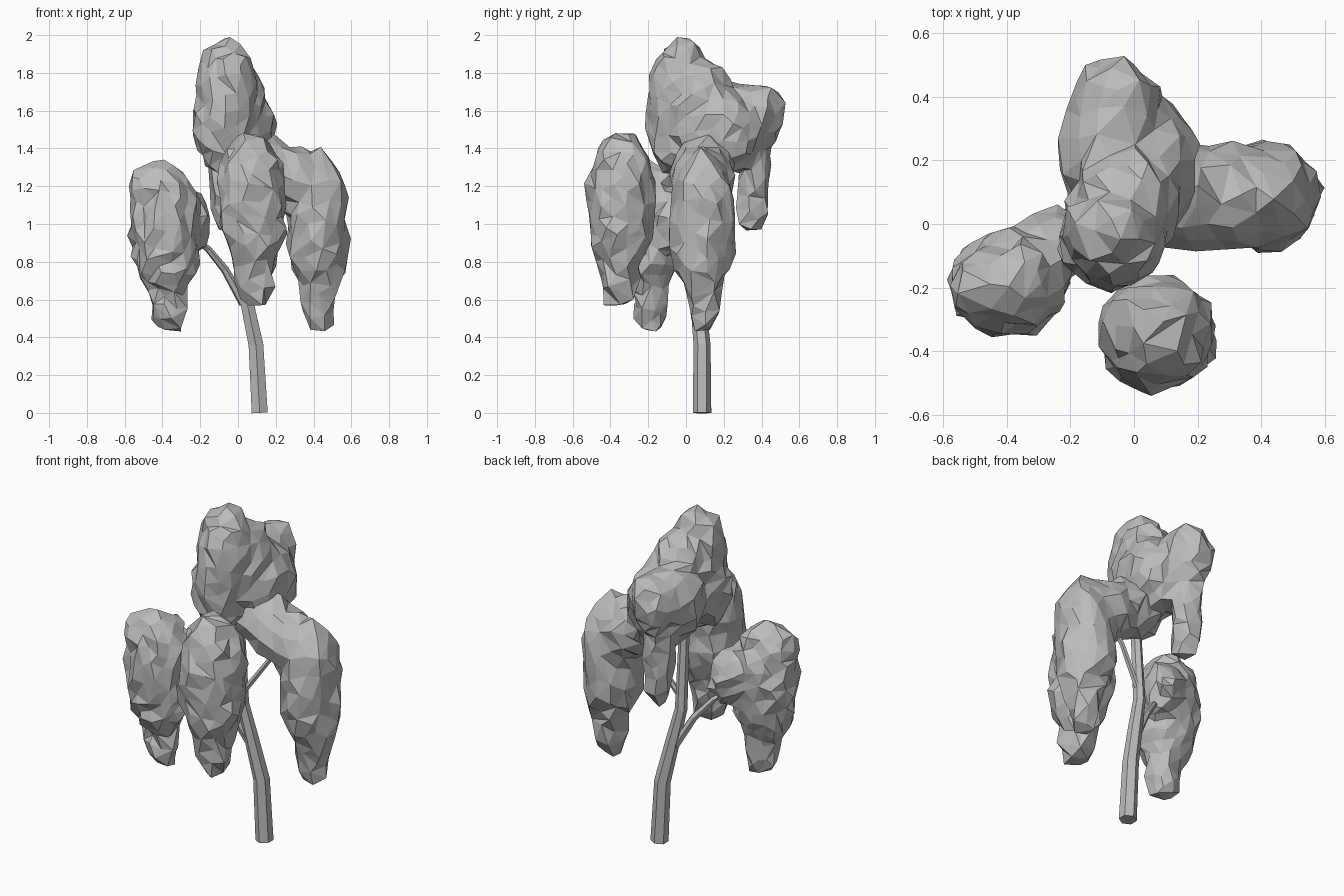
import bpy, bmesh, math, random
from mathutils import Vector, Matrix

random.seed(7)
cube = bpy.data.objects.get("Cube")
if cube:
    bpy.data.objects.remove(cube, do_unlink=True)

grey = bpy.data.materials.new("plain grey")
grey.use_nodes = True
tone = (0.5, 0.5, 0.5, 1)
grey.diffuse_color = tone
grey.node_tree.nodes["Principled BSDF"].inputs["Base Color"].default_value = tone

# Hanging clump profile: height fraction and radius fraction, tail to crown
DROP = [(0, .28), (.06, .45), (.14, .56), (.24, .56), (.3, .76), (.4, .94), (.52, 1.02),
        (.72, 1.02), (.86, .88), (.95, .55), (1, .18)]


def bake(obj):
    """Replace an object by its evaluated mesh."""
    graph = bpy.context.evaluated_depsgraph_get()
    mesh = bpy.data.meshes.new_from_object(obj.evaluated_get(graph))
    name = obj.name
    bpy.data.objects.remove(obj, do_unlink=True)
    mesh.materials.clear()
    mesh.materials.append(grey)
    new = bpy.data.objects.new(name, mesh)
    bpy.context.collection.objects.link(new)
    return new


def add_blob(bm, centre, radii):
    m = Matrix.Translation(centre) @ Matrix.Diagonal((*radii, 1))
    bmesh.ops.create_icosphere(bm, subdivisions=3, radius=1, matrix=m)


def add_arm(bm, start, end, r0, r1, steps=6):
    for i in range(steps + 1):
        t = i / steps
        r = r0 + (r1 - r0) * t
        add_blob(bm, Vector(start).lerp(Vector(end), t), (r, r, r))


def add_drop(bm, tail, top, rx, ry, sides=12):
    """Loft the hanging profile between a tail point and a top point."""
    rings = []
    for t, r in DROP:
        c = Vector(tail).lerp(Vector(top), t)
        rings.append([bm.verts.new(c + Vector((rx * r * math.cos(a), ry * r * math.sin(a), 0)))
                      for a in (math.tau * k / sides for k in range(sides))])
    for low, high in zip(rings, rings[1:]):
        for k in range(sides):
            n = (k + 1) % sides
            bm.faces.new((low[k], low[n], high[n], high[k]))
    bm.faces.new(rings[0][::-1])
    bm.faces.new(rings[-1])


def foliage(name, build, triangles, rough=0.014):
    """Fuse the volumes, reduce them to tall coarse facets and roughen them."""
    bm = bmesh.new()
    build(bm)
    mesh = bpy.data.meshes.new(name)
    bm.to_mesh(mesh)
    bm.free()
    obj = bpy.data.objects.new(name, mesh)
    bpy.context.collection.objects.link(obj)
    remesh = obj.modifiers.new("fuse", "REMESH")
    remesh.mode = "VOXEL"
    remesh.voxel_size = 0.022
    obj = bake(obj)
    for v in obj.data.vertices:
        v.co += Vector([random.gauss(0, 0.006) for _ in range(3)])
    # Squash before reducing, so that the facets come out tall
    squash = Matrix.Diagonal((1, 1, 0.6, 1))
    obj.data.transform(squash)
    count = sum(len(p.vertices) - 2 for p in obj.data.polygons)
    obj.modifiers.new("facets", "DECIMATE").ratio = triangles / count
    obj = bake(obj)
    obj.data.transform(squash.inverted())
    for v in obj.data.vertices:
        v.co += v.normal * random.uniform(-rough, rough * 1.5)
    obj.data.polygons.foreach_set("use_smooth", [False] * len(obj.data.polygons))


def limb(name, points, radii):
    """Six-sided tapering limb along a path."""
    curve = bpy.data.curves.new(name, "CURVE")
    curve.dimensions = "3D"
    curve.bevel_depth = 1
    curve.bevel_resolution = 1
    curve.use_fill_caps = True
    line = curve.splines.new("POLY")
    line.points.add(len(points) - 1)
    for p, co, r in zip(line.points, points, radii):
        p.co = (*co, 1)
        p.radius = r
    line.use_smooth = False
    obj = bpy.data.objects.new(name, curve)
    bpy.context.collection.objects.link(obj)
    bake(obj)


# Crown with its back lobe and hanging curtain
def crown(bm):
    add_blob(bm, (-.06, -.02, 1.64), (.165, .175, .35))
    add_blob(bm, (-.08, -.07, 1.52), (.14, .13, .26))
    add_blob(bm, (-.02, .08, 1.6), (.17, .18, .28))
    add_blob(bm, (.02, .15, 1.5), (.17, .22, .25))
    add_blob(bm, (.05, .23, 1.48), (.14, .16, .19))
    add_blob(bm, (-.08, .22, 1.53), (.15, .2, .23))
    add_blob(bm, (-.06, .38, 1.57), (.13, .14, .18))
    add_blob(bm, (-.06, .3, 1.58), (.15, .15, .17))
    add_blob(bm, (-.07, .36, 1.27), (.085, .085, .22))
    add_blob(bm, (-.07, .35, 1.1), (.075, .075, .15))


# Clump on the left side, joined to the crown by a thick arm
def left_clump(bm):
    add_drop(bm, (.43, .09, .44), (.41, .09, 1.39), .163, .165)
    add_arm(bm, (.1, .09, 1.32), (.4, .09, 1.18), .16, .16)


# Clump on the right side with an inner lobe around its branch
def right_clump(bm):
    add_drop(bm, (-.36, -.18, .43), (-.41, -.2, 1.32), .175, .155)
    add_blob(bm, (-.49, -.2, 1.2), (.085, .11, .09))
    add_blob(bm, (-.36, -.15, 1.2), (.1, .09, .12))
    add_arm(bm, (-.23, -.04, 1), (-.36, -.16, 1.08), .09, .16)
    add_blob(bm, (-.23, -.06, 1.01), (.085, .09, .16))


# Front clump
def front_clump(bm):
    add_drop(bm, (.1, -.365, .56), (.06, -.335, 1.48), .175, .175)


foliage("crown", crown, 480)
foliage("left_clump", left_clump, 320)
foliage("right_clump", right_clump, 400)
foliage("front_clump", front_clump, 280)

# Trunk and branches
limb("trunk", [(.115, .085, 0), (.095, .085, .36), (.04, .06, .62), (0, .045, .8), (0, .01, 1.35)],
     [.049, .045, .039, .034, .028])
limb("right_branch", [(.03, .06, .58), (-.07, .02, .76), (-.16, -.03, .87), (-.28, -.12, .95)],
     [.026, .022, .018, .012])
limb("left_branch", [(0, .04, .86), (.15, .08, 1.08), (.25, .09, 1.2)], [.018, .015, .012])
